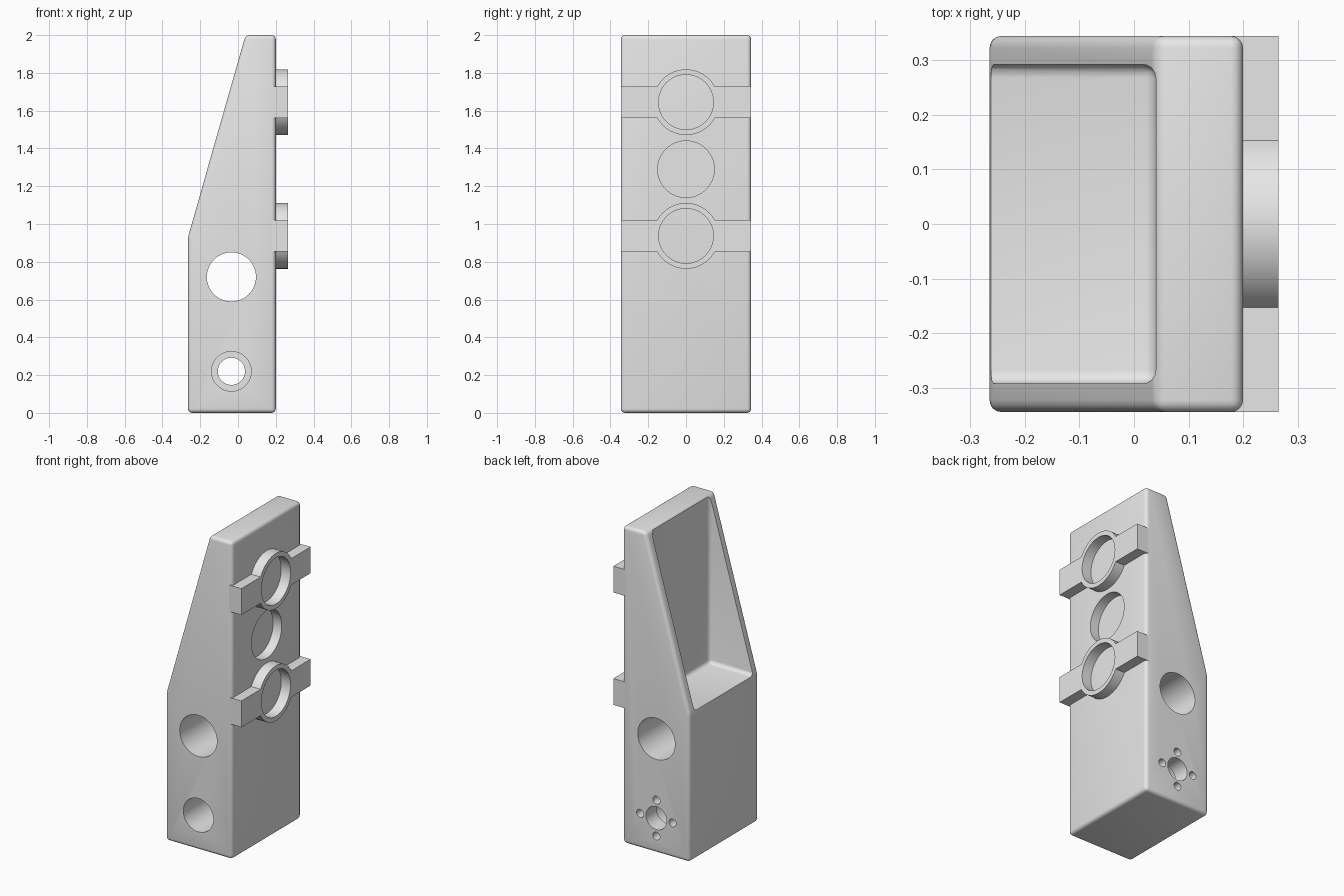
import bpy, bmesh, math
from mathutils import Matrix, Vector

if "Cube" in bpy.data.objects:
    bpy.data.objects.remove(bpy.data.objects["Cube"], do_unlink=True)

grey = bpy.data.materials.new("light grey")
grey.use_nodes = True
grey.diffuse_color = (0.8, 0.8, 0.8, 1)
grey.node_tree.nodes["Principled BSDF"].inputs["Base Color"].default_value = (0.8, 0.8, 0.8, 1)


def finish(bm, name):
    bmesh.ops.recalc_face_normals(bm, faces=bm.faces)
    mesh = bpy.data.meshes.new(name)
    bm.to_mesh(mesh)
    bm.free()
    obj = bpy.data.objects.new(name, mesh)
    bpy.context.collection.objects.link(obj)
    mesh.materials.append(grey)
    return obj


def bevel(bm, width, segments=4):
    bmesh.ops.bevel(bm, geom=bm.edges[:], offset=width, segments=segments,
                    profile=0.5, affect='EDGES', clamp_overlap=True)


def box(name, low, high, round_by=0):
    bm = bmesh.new()
    bmesh.ops.create_cube(bm, size=1)
    low, high = Vector(low), Vector(high)
    for v in bm.verts:
        v.co = (low + high) / 2 + v.co * (high - low)
    if round_by:
        bevel(bm, round_by)
    return finish(bm, name)


def cylinder(name, radius, start, end, sides=64):
    bm = bmesh.new()
    start, end = Vector(start), Vector(end)
    axis = end - start
    turn = axis.to_track_quat('Z', 'Y').to_matrix().to_4x4()
    bmesh.ops.create_cone(bm, cap_ends=True, segments=sides, radius1=radius, radius2=radius,
                          depth=axis.length, matrix=Matrix.Translation((start + end) / 2) @ turn)
    return finish(bm, name)


def combine(target, tool, operation='DIFFERENCE'):
    mod = target.modifiers.new("combine", 'BOOLEAN')
    mod.operation, mod.object, mod.solver = operation, tool, 'EXACT'
    bpy.context.view_layer.objects.active = target
    bpy.ops.object.modifier_apply(modifier=mod.name)
    bpy.data.objects.remove(tool, do_unlink=True)


def smooth(obj):
    bpy.ops.object.select_all(action='DESELECT')
    obj.select_set(True)
    bpy.context.view_layer.objects.active = obj
    bpy.ops.object.shade_smooth_by_angle(angle=math.radians(30))


# Wedge-topped body with rounded edges
HALF = 0.345
FACE = 0.2
profile = [(-0.265, 0), (FACE, 0), (FACE, 2), (0.04, 2), (-0.265, 0.93)]
bm = bmesh.new()
side = bm.faces.new([bm.verts.new((x, -HALF, z)) for x, z in profile])
swept = bmesh.ops.extrude_face_region(bm, geom=[side])["geom"]
bmesh.ops.translate(bm, vec=(0, 2 * HALF, 0), verts=[g for g in swept if isinstance(g, bmesh.types.BMVert)])
bmesh.ops.recalc_face_normals(bm, faces=bm.faces)
bevel(bm, 0.022)
body = finish(bm, "body")

# Open pocket in the sloping side
combine(body, box("pocket", (-0.6, -0.293, 0.935), (0.04, 0.293, 2.4), 0.025))

# Cross holes: large through hole, shaft hole with deep counterbore
HX, SHAFT = -0.035, 0.22
for radius, z, y0, y1 in [(0.13, 0.72, -0.5, 0.5), (0.105, SHAFT, -0.5, 0.24), (0.072, SHAFT, 0.1, 0.5)]:
    combine(body, cylinder("bore", radius, (HX, y0, z), (HX, y1, z)))

# Four blind screw holes around the shaft on the back
for i in range(4):
    a = i * math.pi / 2
    x, z = HX + 0.113 * math.cos(a), SHAFT + 0.113 * math.sin(a)
    combine(body, cylinder("screw_hole", 0.025, (x, 0.27, z), (x, 0.5, z), 24))

# Round recess between the two brackets
combine(body, cylinder("recess", 0.15, (0.14, 0, 1.29), (0.4, 0, 1.29)))
smooth(body)

# Ring brackets with side arms
OUT = 0.265
for name, z in [("lower_bracket", 0.937), ("upper_bracket", 1.645)]:
    bracket = box(name, (0.18, -HALF, z - 0.083), (OUT, HALF, z + 0.083))
    combine(bracket, cylinder("ring", 0.174, (0.18, 0, z), (OUT, 0, z)), 'UNION')
    combine(bracket, cylinder("ring_bore", 0.145, (0.1, 0, z), (0.4, 0, z)))
    smooth(bracket)
